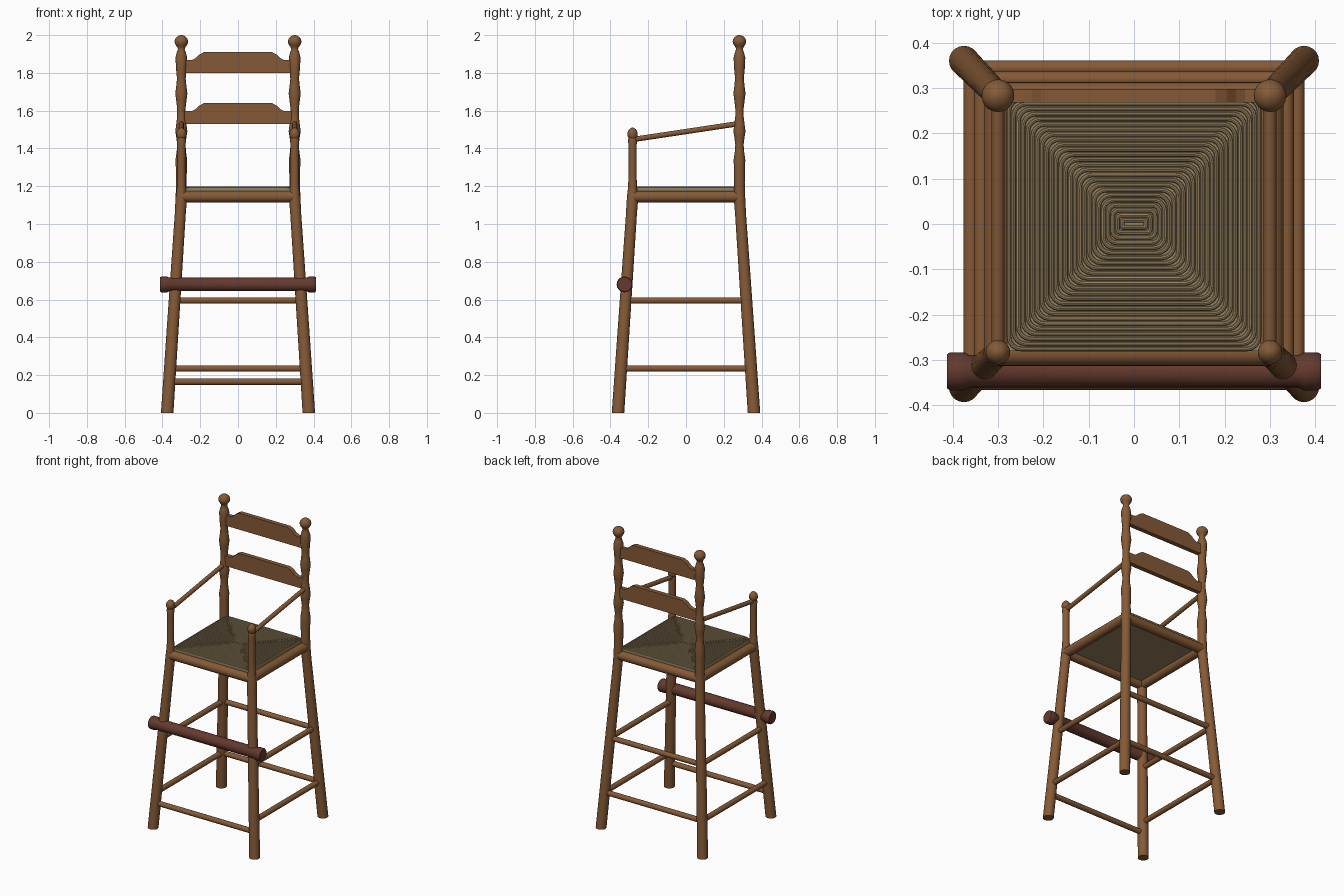
import bpy, bmesh, math
from mathutils import Vector

if "Cube" in bpy.data.objects:
    bpy.data.objects.remove(bpy.data.objects["Cube"])


def material(name, rgb):
    m = bpy.data.materials.new(name)
    m.diffuse_color = (*rgb, 1)
    m.use_nodes = True
    m.node_tree.nodes["Principled BSDF"].inputs["Base Color"].default_value = m.diffuse_color
    return m


WOOD = material("warm wood", (0.235, 0.102, 0.037))
DARK = material("dark wood", (0.127, 0.042, 0.027))
RUSH = material("woven rush", (0.30, 0.22, 0.113))


def finish(name, bm, mat, smooth=True):
    bmesh.ops.recalc_face_normals(bm, faces=bm.faces)
    me = bpy.data.meshes.new(name)
    bm.to_mesh(me)
    bm.free()
    me.materials.append(mat)
    ob = bpy.data.objects.new(name, me)
    bpy.context.collection.objects.link(ob)
    if smooth:
        bpy.ops.object.select_all(action='DESELECT')
        ob.select_set(True)
        bpy.context.view_layer.objects.active = ob
        bpy.ops.object.shade_smooth_by_angle(angle=math.radians(40))
    return ob


def loft(bm, rings, closed=False):
    """Skin a list of point rings; cap the ends unless closed."""
    vs = [[bm.verts.new(p) for p in r] for r in rings]
    n = len(vs[0])
    for i in range(len(vs) if closed else len(vs) - 1):
        a, b = vs[i], vs[(i + 1) % len(vs)]
        for j in range(n):
            k = (j + 1) % n
            bm.faces.new((a[j], a[k], b[k], b[j]))
    if not closed:
        bm.faces.new(vs[0])
        bm.faces.new(vs[-1])


def circle(c, u, v, r, n=20):
    c = Vector(c)
    return [c + r * (math.cos(t) * u + math.sin(t) * v)
            for t in (2 * math.pi * i / n for i in range(n))]


X, Y, Z = Vector((1, 0, 0)), Vector((0, 1, 0)), Vector((0, 0, 1))


def rod(name, a, b, profile, mat=WOOD):
    """Turned rod from a to b; profile holds (fraction along, radius)."""
    a, b = Vector(a), Vector(b)
    d = (b - a).normalized()
    u = d.cross(Z).normalized()
    v = d.cross(u)
    bm = bmesh.new()
    loft(bm, [circle(a.lerp(b, t), u, v, r) for t, r in profile])
    return finish(name, bm, mat)


# Posts: straight turned upper part, splayed leg below the seat
KNEE, PX, PY = 1.14, 0.30, 0.283


def axis(z):
    s = max(0, KNEE - z) / KNEE
    return PX + 0.075 * s, PY + 0.077 * s


BACK = [(1.15, .03), (1.22, .028), (1.29, .029), (1.34, .031), (1.38, .025), (1.42, .022),
        (1.46, .027), (1.49, .032), (1.53, .027), (1.57, .022), (1.61, .022), (1.66, .028),
        (1.69, .032), (1.73, .027), (1.77, .023), (1.82, .028), (1.88, .031), (1.905, .025),
        (1.925, .018), (1.936, .021), (1.945, .028), (1.956, .034), (1.967, .036),
        (1.979, .033), (1.99, .025), (1.997, .014), (2.0, .004)]
FRONT = [(1.15, .029), (1.19, .024), (1.24, .022), (1.42, .022), (1.445, .024), (1.455, .021),
         (1.465, .026), (1.48, .027), (1.492, .024), (1.503, .016), (1.51, .005)]
LEG = [(0, .033), (0.6, .031), (1.05, .029), (1.11, .03)]
for yname, sy, top in (("back", 1, BACK), ("front", -1, FRONT)):
    for xname, sx in (("left", -1), ("right", 1)):
        bm = bmesh.new()
        loft(bm, [circle((sx * axis(z)[0], sy * axis(z)[1], z), X, Y, r) for z, r in LEG + top])
        finish(f"{yname}_{xname}_post", bm, WOOD)

# Stretchers between the legs
EVEN = [(0, .017), (1, .017)]
for name, sy, z in (("front_stretcher", -1, .165), ("back_low_stretcher", 1, .235),
                    ("back_high_stretcher", 1, .595)):
    x, y = axis(z)
    rod(name, (-x, sy * y, z), (x, sy * y, z), EVEN)
for xname, sx in (("left", -1), ("right", 1)):
    for level, z in (("low", .235), ("high", .595)):
        x, y = axis(z)
        rod(f"{xname}_{level}_stretcher", (sx * x, -y, z), (sx * x, y, z), EVEN)
    # Side seat rail and sloping arm
    rod(f"{xname}_seat_rail", (sx * PX, -PY, 1.145), (sx * PX, PY, 1.145), [(0, .03), (1, .03)])
    rod(f"{xname}_arm", (sx * PX, -PY, 1.447), (sx * PX, PY, 1.532), [(0, .014), (1, .014)])
for name, sy in (("front_seat_rail", -1), ("back_seat_rail", 1)):
    rod(name, (-PX, sy * PY, 1.145), (PX, sy * PY, 1.145), [(0, .03), (1, .03)])

# Dark foot bar with thicker ends, across the front legs
rod("foot_bar", (-.412, -.325, .68), (.412, -.325, .68),
    [(0, .038), (.008, .042), (.045, .042), (.06, .036),
     (.94, .036), (.955, .042), (.992, .042), (1, .038)], DARK)

# Back slats with a raised middle on the top edge
HALF = [(.285, 0), (.285, .068), (.245, .068), (.225, .078), (.205, .097), (.18, .11)]
for name, z0 in (("lower_back_slat", 1.53), ("upper_back_slat", 1.80)):
    outline = HALF + [(-x, z) for x, z in reversed(HALF)]
    bm = bmesh.new()
    loft(bm, [[(x, y, z0 + z) for x, z in outline] for y in (.268, .298)])
    finish(name, bm, WOOD, smooth=False)

# Seat pad under the weave
bm = bmesh.new()
loft(bm, [[(sx * .28, sy * .28, z) for sx, sy in ((-1, -1), (1, -1), (1, 1), (-1, 1))]
          for z in (1.15, 1.19)])
finish("seat_pad", bm, RUSH, smooth=False)

# Woven seat: nested rounded rectangular strands
COUNT = 25
bm = bmesh.new()
for k in range(COUNT):
    t = k / (COUNT - 1)
    hx, hy = .026 + .25 * t, .008 + .268 * t
    rad = min(.028, hy * .45)
    rings = []
    for q, (sx, sy) in enumerate(((1, 1), (-1, 1), (-1, -1), (1, -1))):
        for i in range(5):
            a = math.pi / 2 * (q + i / 4)
            out = Vector((math.cos(a), math.sin(a), 0))
            c = Vector((sx * (hx - rad), sy * (hy - rad), 1.1925)) + out * rad
            rings.append(circle(c, out, Z, .005, 8))
    loft(bm, rings, closed=True)
finish("seat_weave", bm, RUSH)
